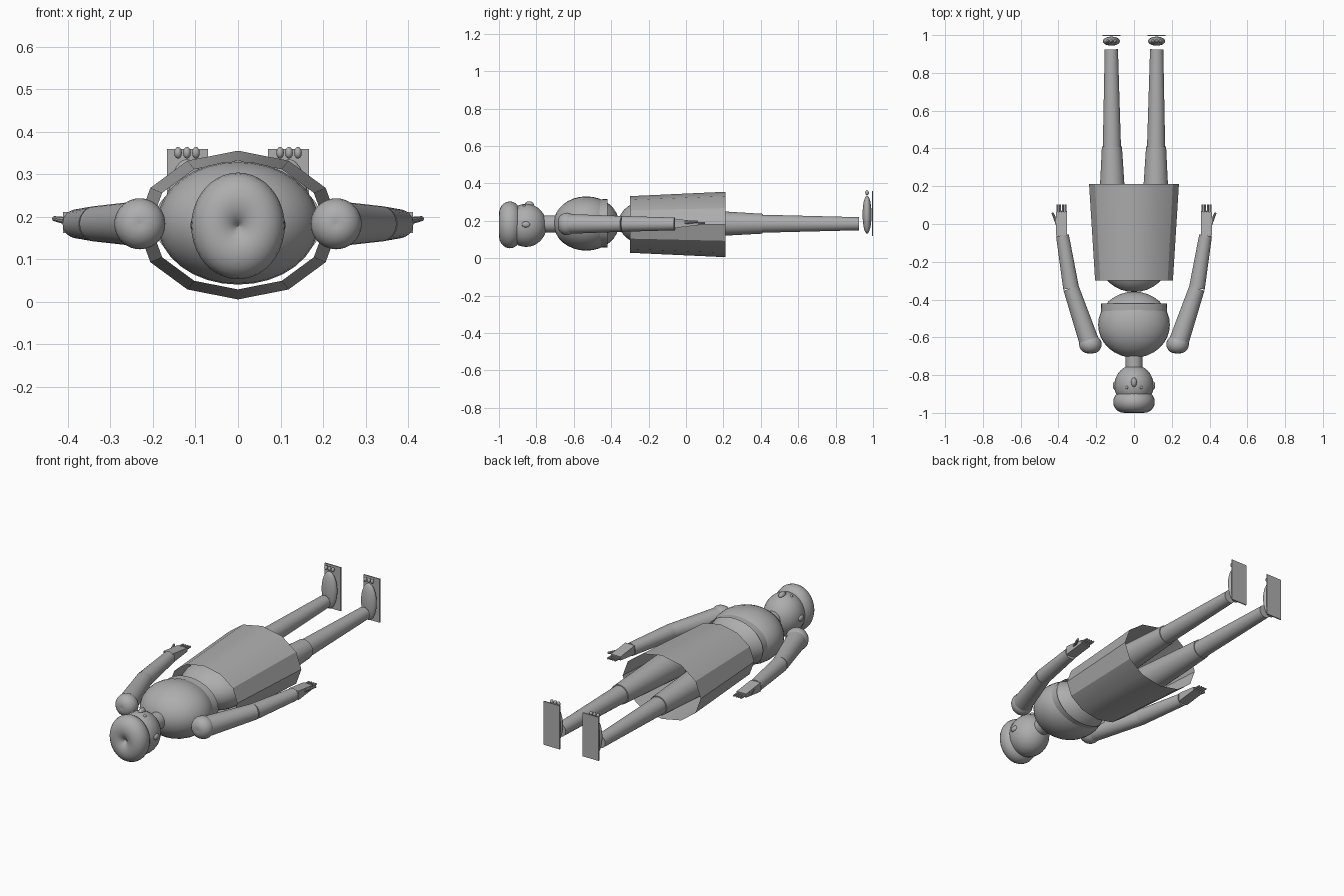
import bpy, bmesh, math
from mathutils import Vector, Matrix

if "Cube" in bpy.data.objects:
    bpy.data.objects.remove(bpy.data.objects["Cube"], do_unlink=True)

grey = bpy.data.materials.new("plain grey")
grey.use_nodes = True
TONE = (0.42, 0.42, 0.42, 1)
grey.diffuse_color = TONE
grey.node_tree.nodes["Principled BSDF"].inputs["Base Color"].default_value = TONE

MID = 0.183  # height of the body axis


def finish(obj, name, angle=35):
    obj.name = name
    obj.data.materials.append(grey)
    bpy.ops.object.select_all(action="DESELECT")
    obj.select_set(True)
    bpy.context.view_layer.objects.active = obj
    bpy.ops.object.shade_smooth_by_angle(angle=math.radians(angle))
    return obj


def from_bmesh(bm, name, angle=35):
    mesh = bpy.data.meshes.new(name)
    bm.to_mesh(mesh)
    bm.free()
    obj = bpy.data.objects.new(name, mesh)
    bpy.context.collection.objects.link(obj)
    return finish(obj, name, angle)


def ball(name, centre, radii, segs=32):
    bm = bmesh.new()
    bmesh.ops.create_uvsphere(bm, u_segments=segs, v_segments=segs // 2, radius=1)
    turn = Matrix.Rotation(math.pi / 2, 4, "X")
    bm.transform(Matrix.Translation(centre) @ Matrix.Diagonal((*radii, 1)) @ turn)
    return from_bmesh(bm, name)


def limb(name, start, end, r1, r2, flat=1.0, segs=32, caps=True, angle=35):
    """Tapered tube between two points, squashed in height by flat."""
    a, b = Vector(start), Vector(end)
    bm = bmesh.new()
    bmesh.ops.create_cone(bm, cap_ends=caps, segments=segs, radius1=r1, radius2=r2,
                          depth=(b - a).length)
    turn = (b - a).to_track_quat("Z", "Y").to_matrix().to_4x4()
    bm.transform(Matrix.Translation((a + b) / 2) @ Matrix.Diagonal((1, 1, flat, 1)) @ turn)
    return from_bmesh(bm, name, angle)


def box(name, centre, size, tip=1.0, spin=0.0):
    """Box whose +y end is thinned in height by tip and turned by spin."""
    bm = bmesh.new()
    bmesh.ops.create_cube(bm, size=1)
    for v in bm.verts:
        if v.co.y > 0:
            v.co.z *= tip
    bm.transform(Matrix.Translation(centre) @ Matrix.Rotation(spin, 4, "Z")
                 @ Matrix.Diagonal((*size, 1)))
    return from_bmesh(bm, name)


def ring(name, centre, major, minor, tall=1.0):
    """Closed-up ring with a dimple, facing along y."""
    bpy.ops.mesh.primitive_torus_add(location=centre, rotation=(math.pi / 2, 0, 0),
                                     major_radius=major, minor_radius=minor,
                                     major_segments=40, minor_segments=20)
    obj = bpy.context.object
    obj.scale = (1, tall, 1)
    return finish(obj, name, 60)


# Head
ball("head", (0, -0.855, 0.175), (0.104, 0.11, 0.115))
ring("hair", (0, -0.942, 0.178), 0.052, 0.058, 1.14)
ball("nose", (0, -0.838, 0.287), (0.015, 0.025, 0.017), 16)
limb("neck", (0, -0.78, MID), (0, -0.66, MID), 0.045, 0.045)

# Trunk and clothes
ball("chest", (0, -0.533, 0.185), (0.19, 0.175, 0.145))
limb("top_band", (0, -0.615, 0.186), (0, -0.42, 0.186), 0.168, 0.175, 0.74, caps=False)
ball("pelvis", (0, -0.2, 0.19), (0.18, 0.16, 0.12))
limb("skirt", (0, -0.3, 0.18), (0, 0.212, 0.18), 0.206, 0.238, 0.735, 12, False, 30)

for side, s in (("left", 1), ("right", -1)):
    # Face details
    ball(side + "_eye", (s * 0.038, -0.865, 0.28), (0.008, 0.008, 0.008), 12)
    ball(side + "_ear", (s * 0.102, -0.856, 0.18), (0.01, 0.022, 0.016), 16)

    # Arm
    ring(side + "_shoulder", (s * 0.231, -0.637, MID), 0.012, 0.048)
    elbow = (s * 0.333, -0.34, MID)
    limb(side + "_upper_arm", (s * 0.235, -0.63, MID), elbow, 0.053, 0.042)
    limb(side + "_forearm", elbow, (s * 0.379, -0.06, MID), 0.042, 0.034)

    # Hand
    box(side + "_palm", (s * 0.383, 0.002, 0.186), (0.058, 0.125, 0.05), 0.4)
    for i in range(4):
        x = 0.362 + i * 0.0145
        limb(f"{side}_finger_{i + 1}", (s * x, 0.05, 0.187), (s * x, 0.102, 0.187),
             0.007, 0.005, segs=10)
    limb(side + "_thumb", (s * 0.405, -0.005, 0.19), (s * 0.432, 0.06, 0.195),
         0.009, 0.006, segs=10)

    # Leg
    knee = (s * 0.117, 0.41, 0.184)
    limb(side + "_thigh", (s * 0.112, -0.15, 0.186), knee, 0.085, 0.053)
    limb(side + "_shin", knee, (s * 0.12, 0.925, 0.184), 0.048, 0.035)

    # Foot on its flat sole
    ball(side + "_foot", (s * 0.12, 0.968, 0.233), (0.045, 0.024, 0.102))
    for i in (-1, 0, 1):
        ball(f"{side}_toe_{i + 2}", (s * 0.12 + i * 0.021, 0.968, 0.35),
             (0.009, 0.01, 0.014), 12)
    box(side + "_sole", (s * 0.119, 0.997, 0.239), (0.097, 0.006, 0.24))
